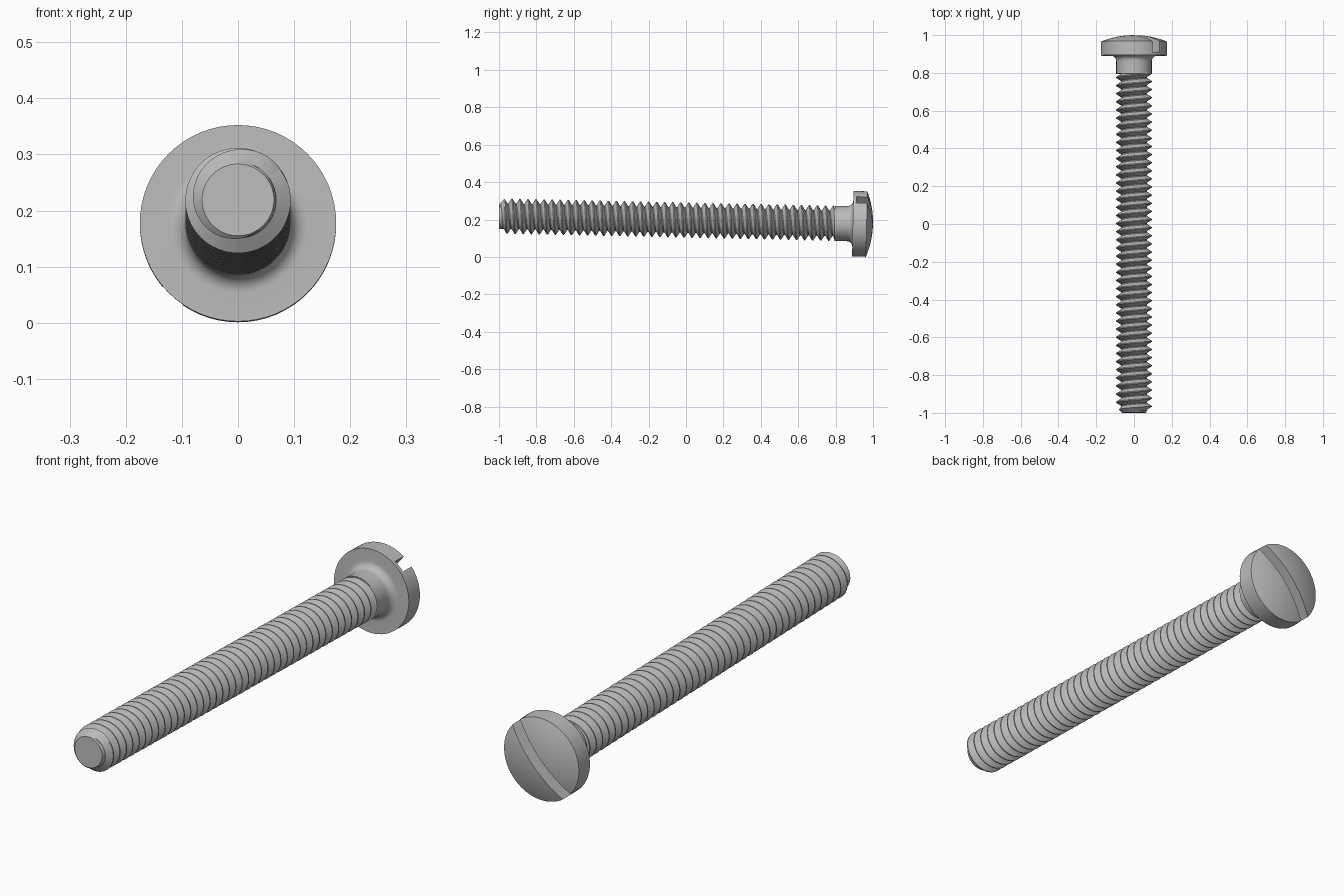
import bpy, bmesh, math
from mathutils import Matrix

TILT, LIFT = -0.022, 0.197      # the screw leans slightly, head end lower
AXIS_START, THREAD_END = -1.0, 0.797
CREST, ROOT, TIP = 0.094, 0.068, 0.064
PITCH = 0.043
SEGMENTS = 64

if "Cube" in bpy.data.objects:
    bpy.data.objects.remove(bpy.data.objects["Cube"])

steel = bpy.data.materials.new("grey_steel")
steel.use_nodes = True
COLOUR = (0.5, 0.5, 0.5, 1)
steel.diffuse_color = COLOUR
steel.node_tree.nodes["Principled BSDF"].inputs["Base Color"].default_value = COLOUR


def add_object(name, bm):
    """Place a finished mesh on the tilted screw axis."""
    mesh = bpy.data.meshes.new(name)
    bm.to_mesh(mesh)
    bm.free()
    mesh.materials.append(steel)
    obj = bpy.data.objects.new(name, mesh)
    bpy.context.collection.objects.link(obj)
    obj.location.z = LIFT
    obj.rotation_euler.x = TILT
    return obj


def skin(name, profile_at):
    """Sweep a (radius, y) profile around the y axis; it may vary per turn fraction."""
    bm = bmesh.new()
    columns = []
    for i in range(SEGMENTS + 1):
        a = math.tau * (i % SEGMENTS) / SEGMENTS
        columns.append([bm.verts.new((r * math.sin(a), y, r * math.cos(a)))
                        for r, y in profile_at(i / SEGMENTS)])
    for left, right in zip(columns, columns[1:]):
        for j in range(len(left) - 1):
            bm.faces.new((left[j], right[j], right[j + 1], left[j + 1]))
    bmesh.ops.remove_doubles(bm, verts=bm.verts, dist=1e-5)
    bmesh.ops.dissolve_degenerate(bm, edges=bm.edges, dist=1e-5)
    bmesh.ops.recalc_face_normals(bm, faces=bm.faces)
    return add_object(name, bm)


def smooth(obj):
    bpy.ops.object.select_all(action='DESELECT')
    obj.select_set(True)
    bpy.context.view_layer.objects.active = obj
    bpy.ops.object.shade_smooth_by_angle(angle=math.radians(30))


# Threaded shaft: V-shaped helix, trimmed at both ends and chamfered at the tip
def thread_profile(fraction):
    tooth = [(0, ROOT), (0.12, ROOT), (0.5, CREST), (0.62, CREST)]
    turns = math.ceil((THREAD_END - AXIS_START) / PITCH) + 2
    points = [(0, AXIS_START)]
    for k in range(-2, turns):
        for f, r in tooth:
            y = AXIS_START + PITCH * (k + fraction + f)
            y = min(max(y, AXIS_START), THREAD_END)
            points.append((min(r, TIP + y - AXIS_START), y))
    return points + [(0, THREAD_END)]


smooth(skin("threaded_shaft", thread_profile))

# Head: plain neck, fillet, flat underside, rim and shallow dome
UNDERSIDE, RIM, HEAD_R, FILLET = 0.892, 0.966, 0.175, 0.03
head_profile = [(0, THREAD_END - 0.002), (CREST, THREAD_END - 0.002)]
for i in range(9):
    a = i / 8 * math.pi / 2
    head_profile.append((CREST + FILLET * (1 - math.cos(a)),
                         UNDERSIDE - FILLET * (1 - math.sin(a))))
head_profile.append((HEAD_R, UNDERSIDE))
rise = 1 - RIM
dome_r = (HEAD_R ** 2 + rise ** 2) / (2 * rise)
for i in range(11):
    a = math.asin(HEAD_R / dome_r) * (1 - i / 10)
    head_profile.append((dome_r * math.sin(a), 1 - dome_r * (1 - math.cos(a))))
head = skin("slotted_head", lambda fraction: head_profile)

# Screwdriver slot cut diagonally across the head
SLOT_FLOOR, SLOT_WIDTH = 0.908, 0.049
bm = bmesh.new()
bmesh.ops.create_cube(bm, size=1, matrix=Matrix.Rotation(math.radians(-48), 4, 'Y')
                      @ Matrix.Translation((0, SLOT_FLOOR + 0.1, 0))
                      @ Matrix.Diagonal((0.5, 0.2, SLOT_WIDTH, 1)))
cutter = add_object("slot_cutter", bm)
cutter.hide_render = True
cut = head.modifiers.new("slot", 'BOOLEAN')
cut.operation, cut.solver, cut.object = 'DIFFERENCE', 'EXACT', cutter
bpy.context.view_layer.objects.active = head
bpy.ops.object.modifier_apply(modifier=cut.name)
bpy.data.objects.remove(cutter)
smooth(head)
